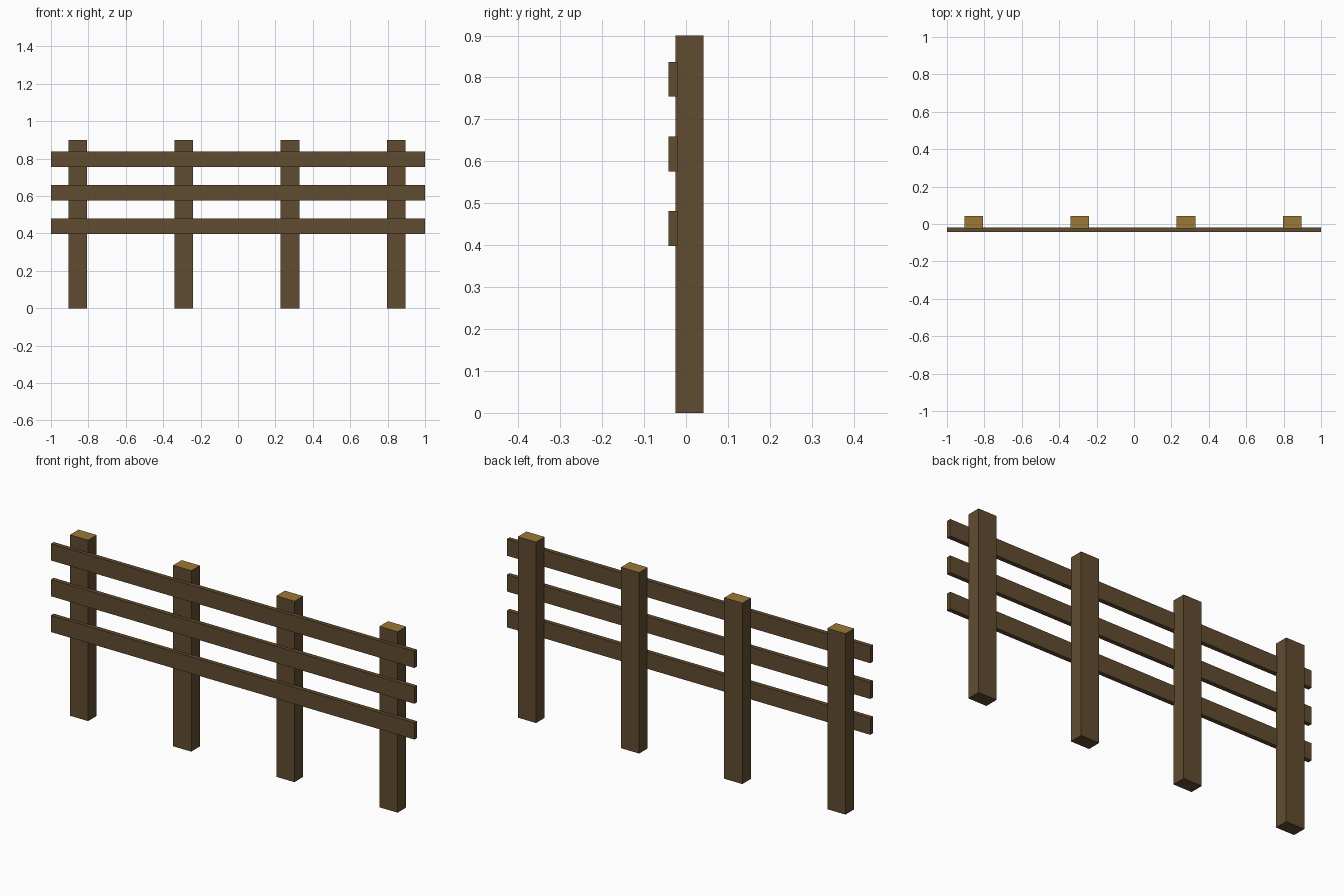
import bpy
import bmesh
from mathutils import Matrix, Vector

if "Cube" in bpy.data.objects:
    bpy.data.objects.remove(bpy.data.objects["Cube"])


def material(name, color):
    m = bpy.data.materials.new(name)
    m.diffuse_color = (*color, 1)
    m.use_nodes = True
    m.node_tree.nodes["Principled BSDF"].inputs["Base Color"].default_value = m.diffuse_color
    return m


wood = material("brown_wood", (0.12, 0.072, 0.03))
end_grain = material("end_grain", (0.33, 0.19, 0.04))


def box(name, lo, hi, top_grain=False):
    lo, hi = Vector(lo), Vector(hi)
    bm = bmesh.new()
    bmesh.ops.create_cube(bm, size=1, matrix=Matrix.Translation((lo + hi) / 2)
                          @ Matrix.Diagonal((*(hi - lo), 1)))
    bm.normal_update()
    if top_grain:
        for f in bm.faces:
            f.material_index = int(f.normal.z > 0.5)
    mesh = bpy.data.meshes.new(name)
    bm.to_mesh(mesh)
    bm.free()
    mesh.materials.append(wood)
    if top_grain:
        mesh.materials.append(end_grain)
    obj = bpy.data.objects.new(name, mesh)
    bpy.context.collection.objects.link(obj)
    return obj


# Upright posts with pale cut tops
for i in range(4):
    x = -0.857 + 0.5675 * i
    box(f"post_{i + 1}", (x - 0.05, -0.025, 0), (x + 0.05, 0.042, 0.9), True)

# Horizontal rails, let slightly into the post fronts
for i in range(3):
    z = 0.398 + 0.178 * i
    box(f"rail_{i + 1}", (-1, -0.042, z), (1, -0.02, z + 0.083))
